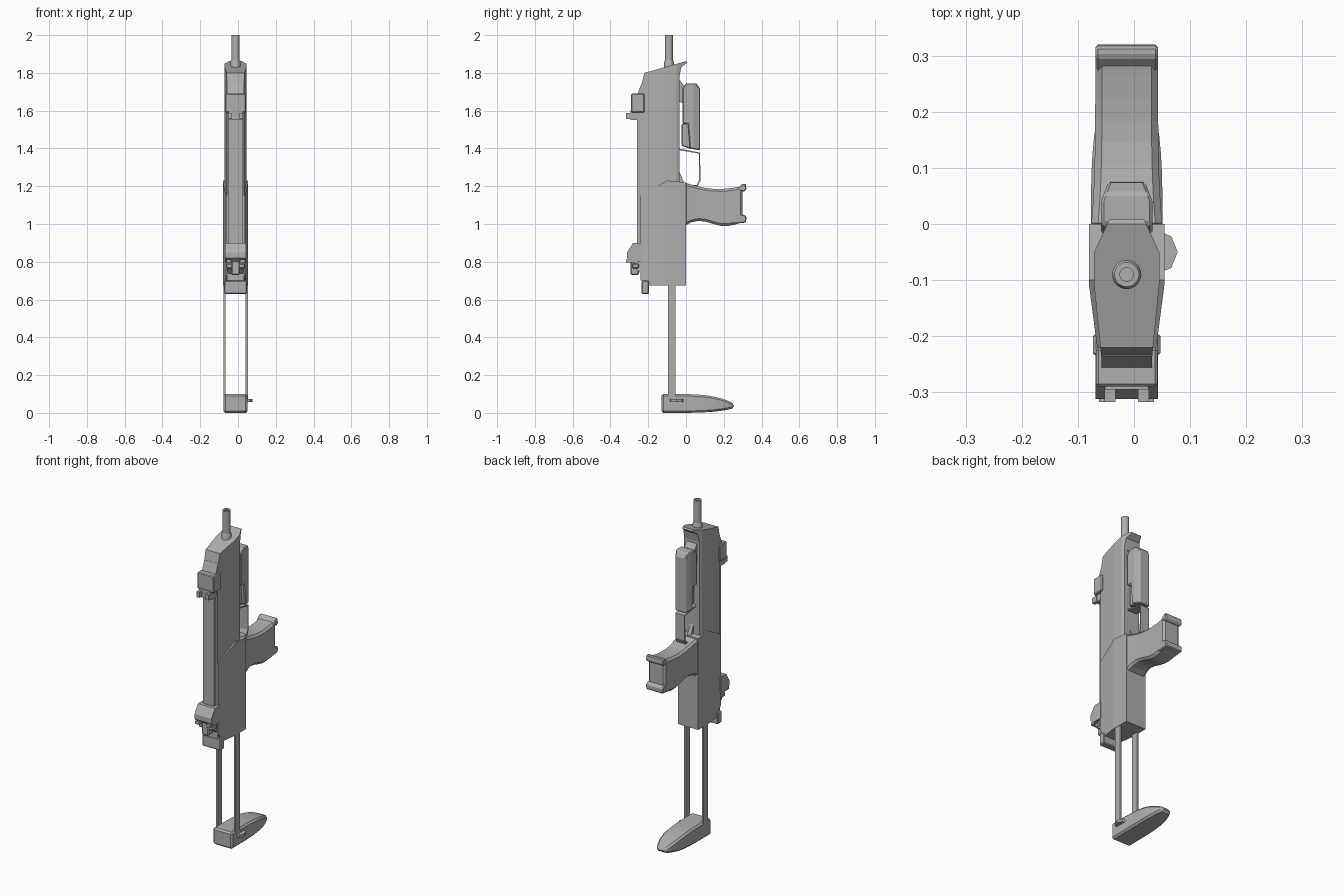
import bpy, bmesh, math

old = bpy.data.objects.get("Cube")
if old:
    bpy.data.objects.remove(old)

CENTRE = -0.013   # x of the symmetry plane
EDGE = 0.005      # usual edge chamfer
BORE = -0.09      # y of the barrel and stock rod axis

grey = bpy.data.materials.new("satin grey")
grey.use_nodes = True
grey.diffuse_color = (0.43, 0.43, 0.43, 1)
grey.node_tree.nodes["Principled BSDF"].inputs["Base Color"].default_value = grey.diffuse_color


def finish(name, bm, bevel=0):
    """Turn the bmesh into a grey object with an optional edge chamfer."""
    bmesh.ops.recalc_face_normals(bm, faces=bm.faces)
    mesh = bpy.data.meshes.new(name)
    bm.to_mesh(mesh)
    bm.free()
    mesh.materials.append(grey)
    obj = bpy.data.objects.new(name, mesh)
    bpy.context.collection.objects.link(obj)
    if bevel:
        modifier = obj.modifiers.new("edge chamfer", "BEVEL")
        modifier.width = bevel
        modifier.segments = 1
        modifier.limit_method = "ANGLE"
        modifier.angle_limit = math.radians(35)
    return obj


def interpolate(plan, y):
    """Half width at depth y, from (y, half width) pairs."""
    for (start, wide), (end, narrow) in zip(plan, plan[1:]):
        if y <= end:
            return wide + (narrow - wide) * max(y - start, 0) / (end - start)
    return plan[-1][1]


def slab(name, profile, plan, bevel=0, centre=CENTRE):
    """Side profile of (y, z) points given a width, or tapered to a plan outline."""
    bm = bmesh.new()
    face = bm.faces.new([bm.verts.new((-1, y, z)) for y, z in profile])
    moved = bmesh.ops.extrude_face_region(bm, geom=[face])["geom"]
    bmesh.ops.translate(bm, vec=(2, 0, 0), verts=[v for v in moved if isinstance(v, bmesh.types.BMVert)])
    tapered = isinstance(plan, list)
    if tapered:
        for y, _ in plan[1:-1]:
            bmesh.ops.bisect_plane(bm, geom=bm.verts[:] + bm.edges[:] + bm.faces[:],
                                   plane_co=(0, y, 0), plane_no=(0, 1, 0))
    for vert in bm.verts:
        half = interpolate(plan, vert.co.y) if tapered else plan / 2
        vert.co.x = centre + vert.co.x * half
    return finish(name, bm, bevel)


def block(name, width, front, back, bottom, top, bevel=0, centre=CENTRE):
    """Plain box on the given plane of symmetry."""
    profile = [(front, bottom), (back, bottom), (back, top), (front, top)]
    return slab(name, profile, width, bevel, centre)


def loft(name, front, back, steps, half, low, high, bevel):
    """Row of rectangles along y whose width, bottom and top are functions of t in 0..1."""
    bm = bmesh.new()
    rings = []
    for step in range(steps + 1):
        t = step / steps
        y = front + (back - front) * t
        corners = [(-1, low), (1, low), (1, high), (-1, high)]
        rings.append([bm.verts.new((CENTRE + side * half(t), y, level(t))) for side, level in corners])
    for ring, following in zip(rings, rings[1:]):
        for i in range(len(ring)):
            bm.faces.new((ring[i - 1], ring[i], following[i], following[i - 1]))
    bm.faces.new(rings[0])
    bm.faces.new(rings[-1])
    return finish(name, bm, bevel)


def lathe(name, rings, x, y, sides):
    """Turned part about a vertical axis, from (radius, z) rings."""
    bm = bmesh.new()
    verts = [bm.verts.new((radius, 0, z)) for radius, z in rings]
    edges = [bm.edges.new(pair) for pair in zip(verts, verts[1:])]
    bmesh.ops.spin(bm, geom=verts + edges, axis=(0, 0, 1), cent=(0, 0, 0), steps=sides, angle=math.tau)
    bmesh.ops.remove_doubles(bm, verts=bm.verts, dist=EDGE / 100)
    bmesh.ops.translate(bm, vec=(x, y, 0), verts=bm.verts)
    return finish(name, bm)


def wave(t):
    return math.sin(math.pi * t)


# Receiver: slim upper shell inside a wider lower shell
slab("upper_receiver",
     [(-0.24, 0.7), (-0.035, 0.7), (-0.035, 1.78), (-0.025, 1.83), (0.008, 1.855), (0, 1.862),
      (-0.22, 1.8), (-0.24, 1.72)],
     [(-0.24, 0.045), (-0.11, 0.058), (-0.05, 0.058), (0.01, 0.03)])
slab("lower_receiver",
     [(-0.24, 0.73), (-0.2, 0.675), (0, 0.675), (0, 1.22), (-0.1, 1.23), (-0.24, 1.15)],
     [(-0.24, 0.05), (-0.11, 0.067), (0, 0.067)])
block("top_rail", 0.074, -0.26, -0.23, 0.88, 1.58)
block("front_lug", 0.12, -0.235, -0.195, 0.63, 0.7, EDGE)

# Hollow barrel and its collar
barrel = lathe("barrel", [(0, 1.9), (0.012, 1.9), (0.012, 2), (0.022, 2), (0.022, 1.8)], CENTRE, BORE, 20)
collar = lathe("barrel_collar", [(0.026, 1.8), (0.026, 1.86), (0.02, 1.87)], CENTRE, BORE, 20)
for turned in (barrel, collar):
    bpy.ops.object.select_all(action="DESELECT")
    turned.select_set(True)
    bpy.context.view_layer.objects.active = turned
    bpy.ops.object.shade_smooth_by_angle(angle=math.radians(40))

# Front sight
slab("front_sight_ramp", [(-0.22, 1.68), (-0.26, 1.68), (-0.235, 1.745), (-0.22, 1.745)], 0.09)
block("front_sight_block", 0.11, -0.29, -0.22, 1.59, 1.69, EDGE)
block("front_sight_foot", 0.077, -0.295, -0.24, 1.55, 1.6)

# Rear sight
slab("rear_sight_block",
     [(-0.23, 0.8), (-0.29, 0.8), (-0.312, 0.82), (-0.312, 0.85), (-0.28, 0.9), (-0.23, 0.9)], 0.112)
slab("rear_sight_base", [(-0.23, 0.73), (-0.275, 0.77), (-0.275, 0.81), (-0.23, 0.81)], 0.084)
block("rear_sight_post", 0.044, -0.293, -0.25, 0.73, 0.81, EDGE)
block("rear_sight_knob", 0.1, -0.285, -0.25, 0.765, 0.79, EDGE)

# Paired studs on both sights
for name, side in (("right", -1), ("left", 1)):
    block(name + "_front_stud", 0.02, -0.317, -0.28, 1.555, 1.588, centre=CENTRE + side * 0.03)
    block(name + "_rear_stud", 0.026, -0.317, -0.26, 0.795, 0.812, centre=CENTRE + side * 0.036)

# Folded foregrip with its latch and hinge
slab("foregrip",
     [(-0.018, 1.53), (0.01, 1.53), (0.02, 1.4), (0.074, 1.39), (0.074, 1.715), (0.055, 1.745),
      (0, 1.745), (-0.018, 1.72)],
     [(-0.018, 0.046), (0.04, 0.046), (0.074, 0.033)], EDGE)
slab("foregrip_latch", [(-0.024, 1.415), (0.03, 1.395), (0.03, 1.54), (-0.024, 1.53)], 0.052, EDGE)
slab("foregrip_hinge", [(-0.045, 1.65), (-0.015, 1.64), (-0.01, 1.73), (-0.045, 1.78)], 0.068)

# Trigger guard: a bent strip given thickness
bm = bmesh.new()
path = [(-0.035, 1.395), (0.072, 1.375), (0.072, 1.23), (0.06, 1.204), (-0.02, 1.204)]
sides = [[bm.verts.new((CENTRE + half, y, z)) for y, z in path] for half in (-0.03, 0.03)]
for i in range(len(path) - 1):
    bm.faces.new((sides[0][i], sides[0][i + 1], sides[1][i + 1], sides[1][i]))
strip = finish("trigger_guard", bm).modifiers.new("thickness", "SOLIDIFY")
strip.thickness = 0.008
strip.offset = 0
slab("trigger", [(-0.04, 1.22), (0, 1.2), (-0.02, 1.24), (-0.04, 1.29)], 0.024)

# Pistol grip: curved loft with two flared lips at its foot
loft("pistol_grip", -0.01, 0.3, 8,
     half=lambda t: 0.056 + 0.008 * (1 - t) ** 4,
     low=lambda t: 0.99 + 0.02 * t + 0.025 * math.sin(math.tau * t) * (1 - t / 2),
     high=lambda t: 1.22 - 0.02 * t - 0.024 * wave(t),
     bevel=0.012)
slab("grip_upper_lip", [(0.27, 1.185), (0.305, 1.17), (0.32, 1.182), (0.317, 1.213), (0.298, 1.213)], 0.112, EDGE)
slab("grip_lower_lip", [(0.25, 1), (0.318, 1.008), (0.32, 1.04), (0.3, 1.052), (0.26, 1.04)], 0.112, EDGE)

# Sliding stock: two rods and a rounded butt plate
for name, side in (("right", -1), ("left", 1)):
    block(name + "_stock_rod", 0.012, -0.096, -0.055, 0.07, 0.7, centre=CENTRE + side * 0.059)
loft("butt_plate", -0.13, 0.253, 12,
     half=lambda t: 0.064 - 0.034 * t ** 6,
     low=lambda t: 0.024 * t ** 4,
     high=lambda t: 0.1 - 0.05 * t ** 4,
     bevel=0.01)
lathe("stock_release_tab", [(0, 0.058), (0.04, 0.058), (0.04, 0.074), (0, 0.074)], 0.038, -0.05, 8)
